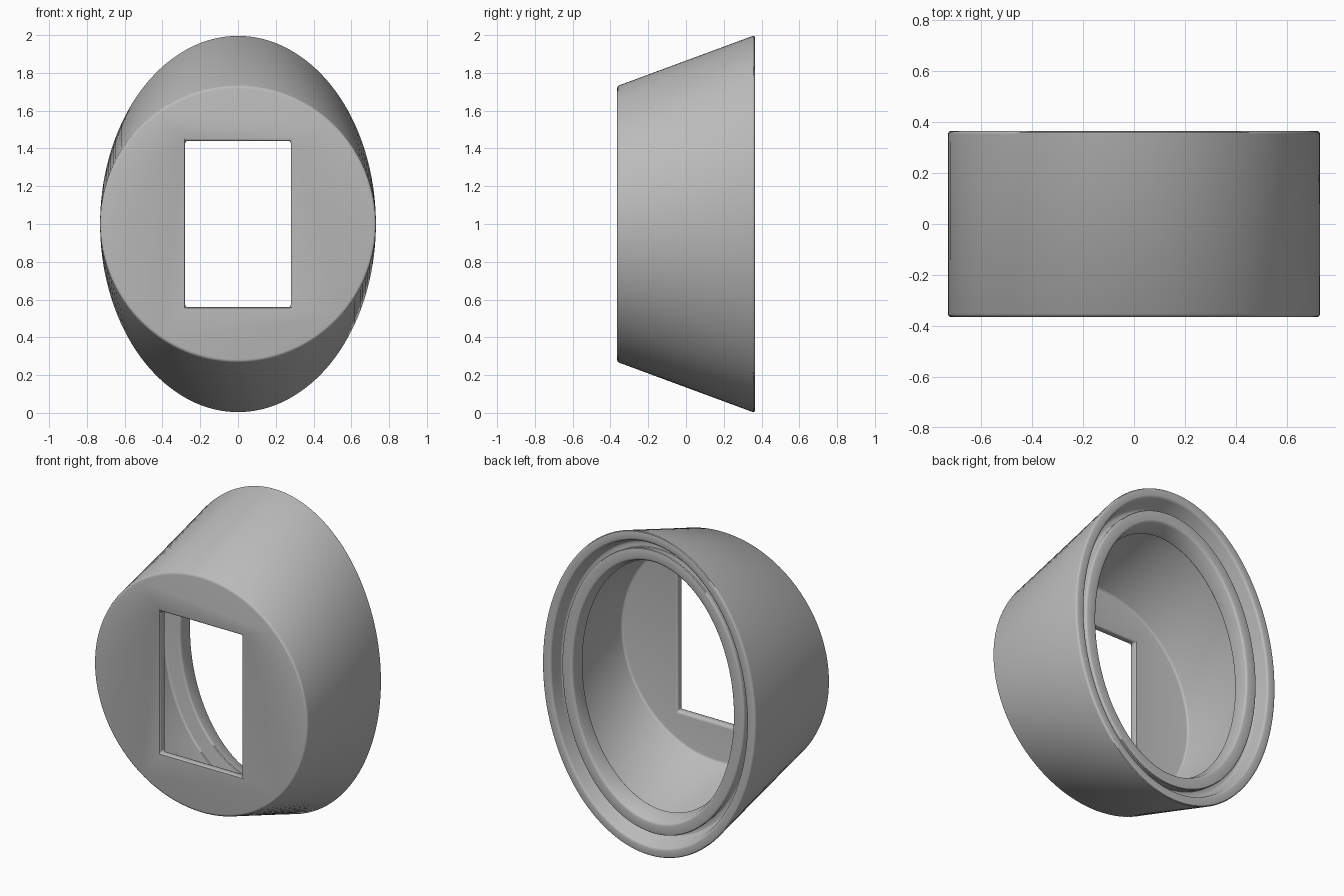
import bpy, bmesh, math

cube = bpy.data.objects.get("Cube")
if cube:
    bpy.data.objects.remove(cube, do_unlink=True)

R, BACK, SEG = 0.73, 0.365, 144   # front radius, half depth, facets

grey = bpy.data.materials.new("plain_grey")
grey.use_nodes = True
colour = (0.5, 0.5, 0.5, 1)
grey.diffuse_color = colour
grey.node_tree.nodes["Principled BSDF"].inputs["Base Color"].default_value = colour

# Wall section as (inset from outer skin, y): skin, rim, groove, lip, cavity
section = [
    (0.0, -BACK), (0.0, BACK),
    (0.06, BACK), (0.06, 0.26),
    (0.105, 0.26), (0.105, 0.325),
    (0.18, 0.325), (0.18, 0.22),
    (0.07, 0.22), (0.07, -0.315),
]


def section_ring(bm, inset, y):
    """Ellipse that grows taller from the round front to the oval back."""
    tall = R + (1 - R) * (y + BACK) / (2 * BACK)
    angles = [math.tau * k / SEG for k in range(SEG)]
    return [bm.verts.new(((R - inset) * math.cos(a), y,
                          1 + (tall - inset) * math.sin(a))) for a in angles]


# Housing shell lofted through the section
bm = bmesh.new()
rings = [section_ring(bm, i, y) for i, y in section]
for a, b in zip(rings, rings[1:]):
    for k in range(SEG):
        n = (k + 1) % SEG
        bm.faces.new((a[k], a[n], b[n], b[k]))
bm.faces.new(rings[0])
bm.faces.new(rings[-1])
bmesh.ops.recalc_face_normals(bm, faces=bm.faces[:])
mesh = bpy.data.meshes.new("oval_housing")
bm.to_mesh(mesh)
bm.free()
housing = bpy.data.objects.new("oval_housing", mesh)
bpy.context.collection.objects.link(housing)
mesh.materials.append(grey)

# Rectangular window through the front plate
bpy.ops.mesh.primitive_cube_add(size=1, location=(0, -BACK, 1))
cutter = bpy.context.object
cutter.name = "window_cutter"
cutter.scale = (0.56, 0.3, 0.88)
cutter.hide_render = True
cutter.data.materials.append(grey)

bpy.ops.object.select_all(action='DESELECT')
housing.select_set(True)
bpy.context.view_layer.objects.active = housing
cut = housing.modifiers.new("window", 'BOOLEAN')
cut.operation, cut.solver, cut.object = 'DIFFERENCE', 'EXACT', cutter
bpy.ops.object.modifier_apply(modifier=cut.name)
bpy.data.objects.remove(cutter, do_unlink=True)

# Softened edges
bevel = housing.modifiers.new("soft_edges", 'BEVEL')
bevel.width, bevel.segments = 0.013, 3
bevel.limit_method, bevel.angle_limit = 'ANGLE', math.radians(35)
bpy.ops.object.modifier_apply(modifier=bevel.name)
bpy.ops.object.shade_smooth_by_angle(angle=math.radians(35))
